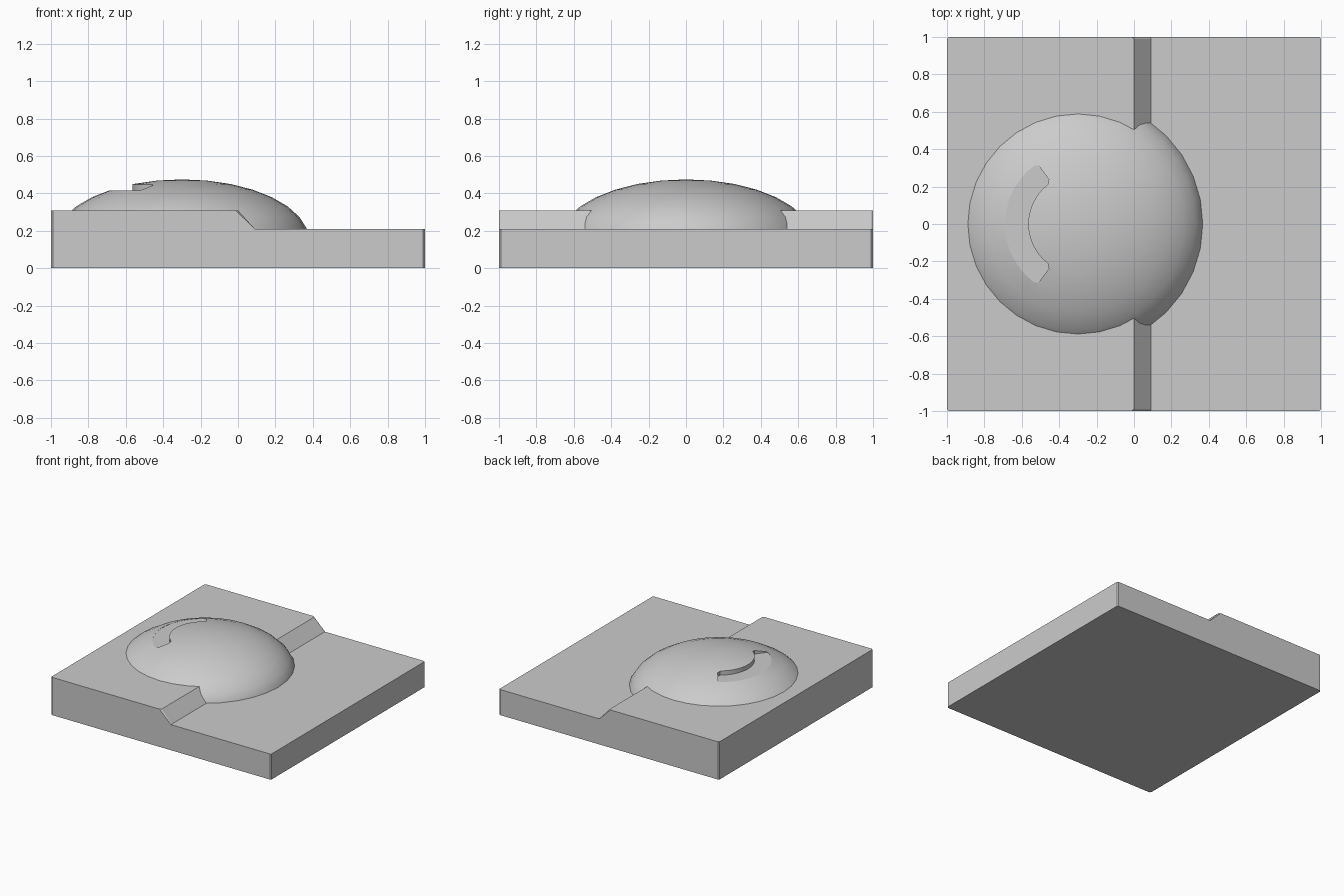
import bpy, bmesh
from math import sin, cos, radians, pi

if "Cube" in bpy.data.objects:
    bpy.data.objects.remove(bpy.data.objects["Cube"])


def extruded(name, pts, offset, bevel=None):
    """Closed prism from a planar outline pushed along offset."""
    bm = bmesh.new()
    face = bm.faces.new([bm.verts.new(p) for p in pts])
    ext = bmesh.ops.extrude_face_region(bm, geom=[face])
    bmesh.ops.translate(bm, vec=offset,
                        verts=[v for v in ext["geom"] if isinstance(v, bmesh.types.BMVert)])
    if bevel:
        bmesh.ops.bevel(bm, geom=[e for e in bm.edges if bevel(e)], offset=0.01,
                        offset_type='OFFSET', segments=1, affect='EDGES')
    bmesh.ops.recalc_face_normals(bm, faces=bm.faces[:])
    mesh = bpy.data.meshes.new(name)
    bm.to_mesh(mesh)
    bm.free()
    obj = bpy.data.objects.new(name, mesh)
    bpy.context.collection.objects.link(obj)
    return obj


# Stepped base slab: corner edges and slope ends slightly bevelled
def is_end_edge(e):
    a, b = e.verts[0].co, e.verts[1].co
    return abs(a.y - b.y) < 1e-5 and abs(a.z - b.z) > 0.01


profile = [(-1, 0), (1, 0), (1, 0.21), (0.09, 0.21), (0, 0.31), (-1, 0.31)]
extruded("base_slab", [(x, -1, z) for x, z in profile], (0, 2, 0), is_end_edge)

# Dome: upper half of a flattened sphere
CX = -0.3
bm = bmesh.new()
bmesh.ops.create_uvsphere(bm, u_segments=32, v_segments=16, radius=1)
bmesh.ops.bisect_plane(bm, geom=bm.verts[:] + bm.edges[:] + bm.faces[:], dist=1e-4,
                       plane_co=(0, 0, 0), plane_no=(0, 0, 1), clear_inner=True)
bmesh.ops.holes_fill(bm, edges=[e for e in bm.edges if e.is_boundary], sides=0)
bmesh.ops.scale(bm, vec=(0.68, 0.68, 0.325), verts=bm.verts)
bmesh.ops.translate(bm, vec=(CX, 0, 0.15), verts=bm.verts)
bmesh.ops.recalc_face_normals(bm, faces=bm.faces[:])
mesh = bpy.data.meshes.new("dome")
bm.to_mesh(mesh)
bm.free()
dome = bpy.data.objects.new("dome", mesh)
bpy.context.collection.objects.link(dome)

# Curved slot cut into the dome, with clipped end corners
def polar(r, deg):
    a = pi - radians(deg)
    return (CX + r * cos(a), r * sin(a), 0.414)


N = 16
outer = [polar(0.39, -53 + 106 * i / N) for i in range(N + 1)]
inner = [polar(0.265, 53 - 106 * i / N) for i in range(N + 1)]
outline = outer + [polar(0.38, 56), polar(0.285, 57)] + inner + [polar(0.285, -57), polar(0.38, -56)]
cutter = extruded("slot_cutter", outline, (0, 0, 0.3))
cutter.hide_render = True
cutter.hide_viewport = False

cut = dome.modifiers.new("slot", 'BOOLEAN')
cut.operation = 'DIFFERENCE'
cut.solver = 'EXACT'
cut.object = cutter

# Apply the cut, drop the cutter, shade the dome smooth
bpy.ops.object.select_all(action='DESELECT')
dome.select_set(True)
bpy.context.view_layer.objects.active = dome
bpy.ops.object.modifier_apply(modifier="slot")
bpy.data.objects.remove(cutter)
bpy.ops.object.shade_smooth_by_angle(angle=radians(30))
